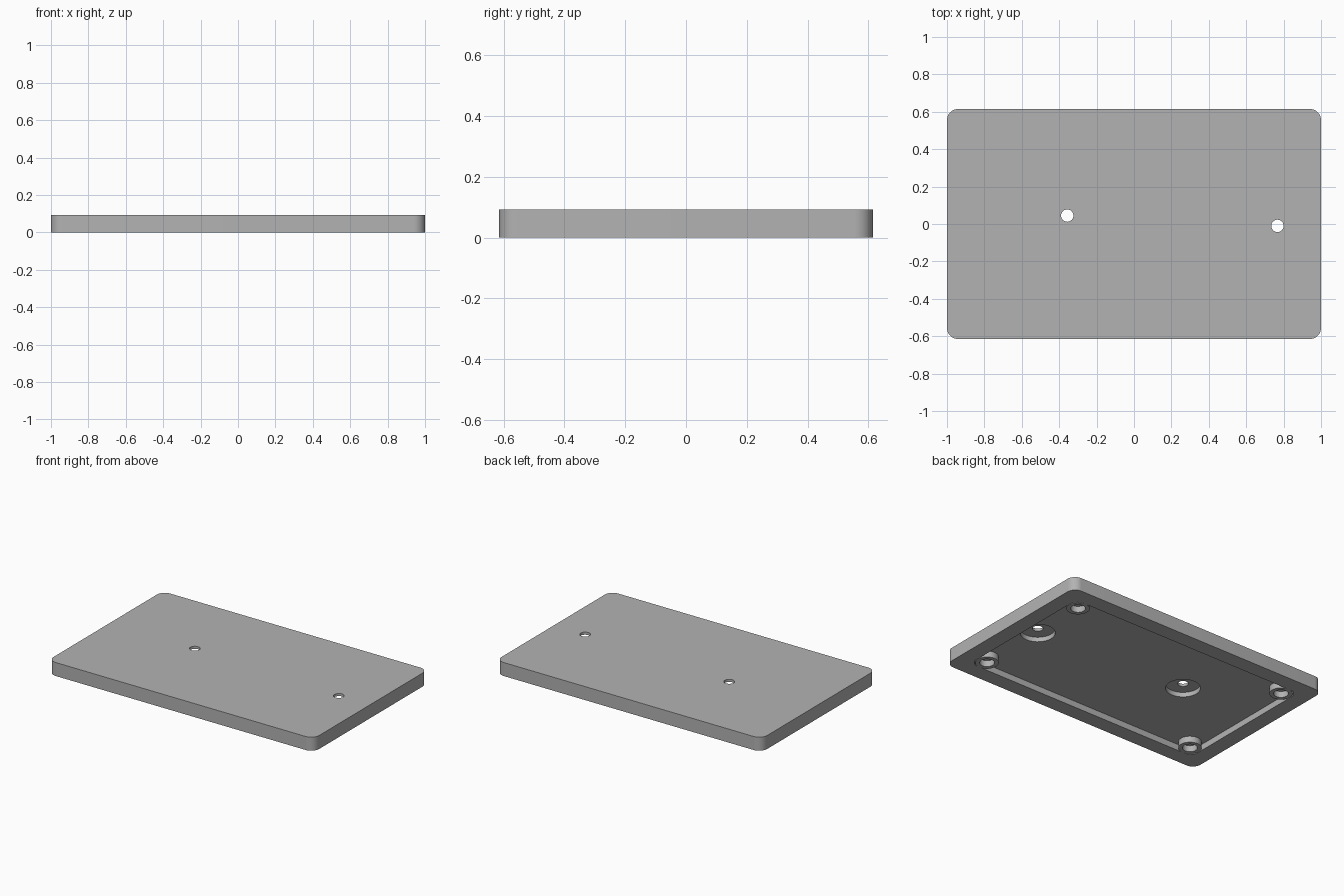
import bpy, bmesh, math

cube = bpy.data.objects.get("Cube")
if cube:
    bpy.data.objects.remove(cube, do_unlink=True)

HEIGHT = 0.092
FLOOR = 0.042      # ceiling of the pocket under the lid
PIT = 0.074        # ceiling of the counterbores

grey = bpy.data.materials.new("mid grey")
grey.use_nodes = True
colour = (0.45, 0.45, 0.45, 1)
grey.diffuse_color = colour
grey.node_tree.nodes["Principled BSDF"].inputs["Base Color"].default_value = colour


def prism(name, outline, z0, z1):
    """Extrude a flat outline from z0 to z1."""
    bm = bmesh.new()
    face = bm.faces.new([bm.verts.new((x, y, z0)) for x, y in outline])
    top = bmesh.ops.extrude_face_region(bm, geom=[face])["geom"]
    verts = [v for v in top if isinstance(v, bmesh.types.BMVert)]
    bmesh.ops.translate(bm, verts=verts, vec=(0, 0, z1 - z0))
    bmesh.ops.recalc_face_normals(bm, faces=bm.faces)
    mesh = bpy.data.meshes.new(name)
    bm.to_mesh(mesh)
    bm.free()
    mesh.materials.append(grey)
    obj = bpy.data.objects.new(name, mesh)
    bpy.context.collection.objects.link(obj)
    return obj


def rounded_rect(hx, hy, r, steps=10):
    points = []
    for q, (sx, sy) in enumerate([(1, 1), (-1, 1), (-1, -1), (1, -1)]):
        for i in range(steps + 1):
            a = math.pi / 2 * (q + i / steps)
            points.append((sx * (hx - r) + r * math.cos(a), sy * (hy - r) + r * math.sin(a)))
    return points


def circle(x, y, r, n=48):
    return [(x + r * math.cos(2 * math.pi * i / n), y + r * math.sin(2 * math.pi * i / n)) for i in range(n)]


def combine(target, tool, operation):
    """Apply a boolean and discard the tool."""
    mod = target.modifiers.new("boolean", "BOOLEAN")
    mod.operation, mod.solver, mod.object = operation, "EXACT", tool
    bpy.context.view_layer.objects.active = target
    bpy.ops.object.modifier_apply(modifier=mod.name)
    bpy.data.objects.remove(tool, do_unlink=True)


# Lid with a shallow pocket underneath
lid = prism("lid", rounded_rect(1, 0.615, 0.06), 0, HEIGHT)
combine(lid, prism("pocket", rounded_rect(0.892, 0.508, 0.06), -0.05, FLOOR), "DIFFERENCE")

# Hollow standoffs in the pocket corners
for sx in (-1, 1):
    for sy in (-1, 1):
        x, y = 0.817 * sx, 0.437 * sy
        combine(lid, prism("standoff", circle(x, y, 0.072), 0, FLOOR + 0.01), "UNION")
        combine(lid, prism("socket", circle(x, y, 0.046), -0.05, FLOOR), "DIFFERENCE")

# Counterbored screw holes through the lid
for x, y in ((-0.357, 0.045), (0.767, -0.01)):
    combine(lid, prism("counterbore", circle(x, y, 0.108), -0.05, PIT), "DIFFERENCE")
    combine(lid, prism("screw_hole", circle(x, y, 0.033), -0.05, HEIGHT + 0.05), "DIFFERENCE")

bpy.ops.object.select_all(action="DESELECT")
lid.select_set(True)
bpy.context.view_layer.objects.active = lid
bpy.ops.object.shade_smooth_by_angle(angle=math.radians(30))
